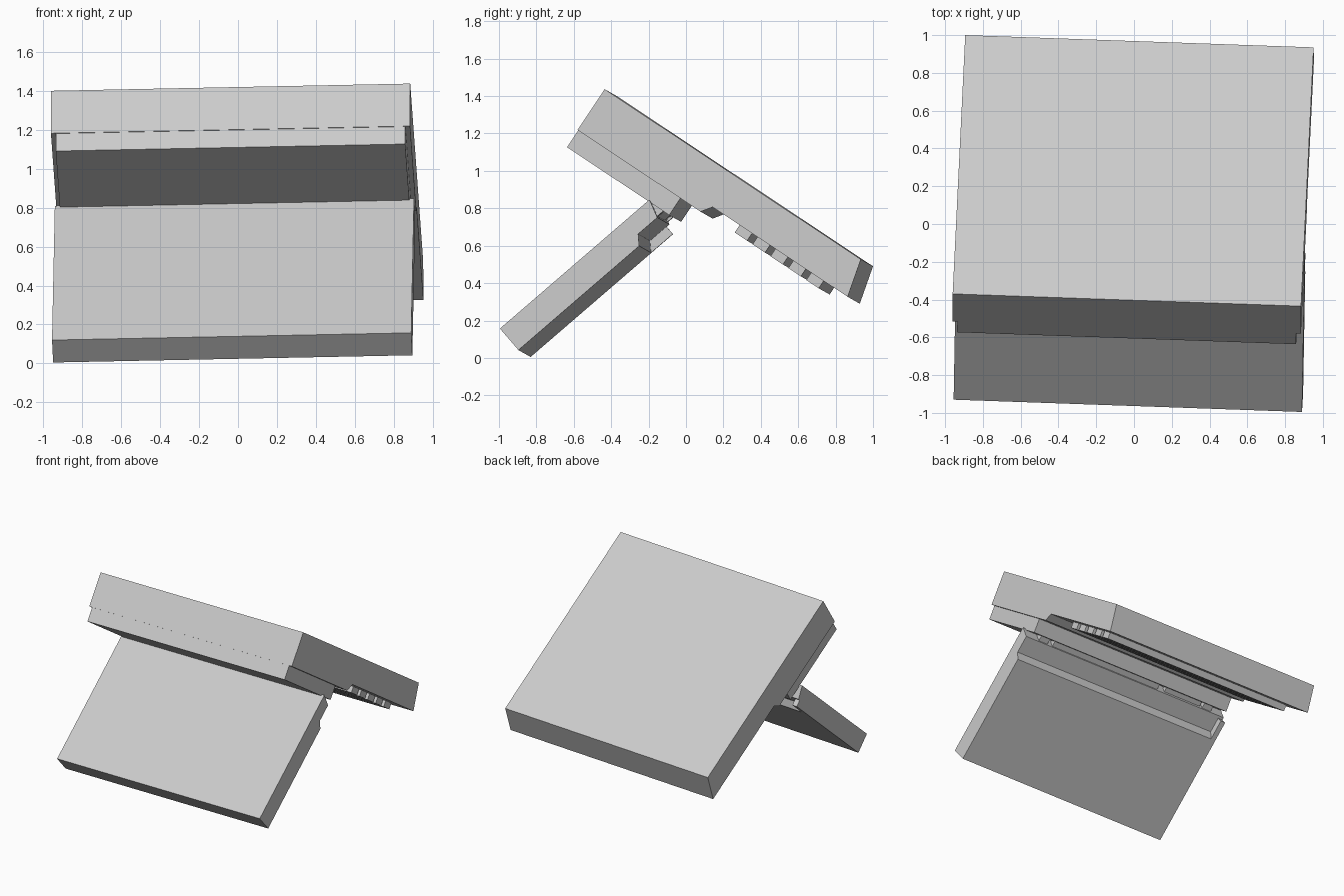
import bpy
from mathutils import Vector, Matrix

if "Cube" in bpy.data.objects:
    bpy.data.objects.remove(bpy.data.objects["Cube"])

gray = bpy.data.materials.new("plain_gray")
gray.diffuse_color = (0.6, 0.6, 0.6, 1)
gray.use_nodes = True
gray.node_tree.nodes["Principled BSDF"].inputs["Base Color"].default_value = gray.diffuse_color

WIDTH = 1.846
SIDE = Vector((1.845, -0.065, 0.037)).normalized()   # shared hinge direction


def frame(origin, along):
    """Tilted frame: x = hinge direction, y = along the slab, z = slab normal."""
    v = Vector(along)
    v = (v - SIDE * v.dot(SIDE)).normalized()
    w = SIDE.cross(v)
    m = Matrix((SIDE, v, w)).transposed().to_4x4()
    m.translation = Vector(origin)
    return m


def extrude(name, m, profile, x0, x1):
    """Extrude a (y, z) profile from x0 to x1 inside frame m."""
    n = len(profile)
    verts = [m @ Vector((x, y, z)) for x in (x0, x1) for y, z in profile]
    faces = [tuple(range(n)), tuple(range(2 * n - 1, n - 1, -1))]
    faces += [(i, i + n, (i + 1) % n + n, (i + 1) % n) for i in range(n)]
    me = bpy.data.meshes.new(name)
    me.from_pydata(verts, [], faces)
    me.materials.append(gray)
    ob = bpy.data.objects.new(name, me)
    bpy.context.collection.objects.link(ob)
    # keep normals pointing outward
    import bmesh
    bm = bmesh.new()
    bm.from_mesh(me)
    bmesh.ops.recalc_face_normals(bm, faces=bm.faces)
    bm.to_mesh(me)
    bm.free()
    return ob


def bar(name, m, x0, x1, y0, y1, z0, z1):
    return extrude(name, m, [(y0, z0), (y1, z0), (y1, z1), (y0, z1)], x0, x1)


# upper slab: thick front, thinner rear with a sloped back edge
top = frame((-0.96, -0.37, 1.40), (0.07, 1.37, -0.91))
extrude("upper_slab", top,
        [(0, 0), (1.646, 0), (1.698, -0.206), (0.83, -0.206),
         (0.79, -0.262), (0, -0.262)], 0, WIDTH)

# slightly narrower block under the front of the slab
bar("front_block", top, 0.025, WIDTH - 0.025, 0.003, 0.66, -0.37, -0.26)

# ribs across the underside
for i in range(5):
    y = 1.0 + i * 0.115
    bar("underside_rib", top, 0.1, WIDTH - 0.1, y, y + 0.08, -0.254, -0.2)

# lower panel, stepped thinner near the hinge
low = frame((-0.955, -0.93, 0.12), (0.02, 0.80, 0.69))
extrude("lower_panel", low,
        [(0, 0), (1.056, 0), (1.025, -0.1), (0.89, -0.1),
         (0.852, -0.152), (0, -0.152)], 0, WIDTH)
bar("panel_ear", low, 0, 0.04, 0.84, 1.006, -0.152, -0.09)

# hinge pieces between panel and block
for x in (0.12, WIDTH - 0.2):
    bar("hinge_knuckle", low, x, x + 0.08, 1.0, 1.13, -0.09, -0.02)
bar("hinge_bar", low, 0.62, 1.6, 1.01, 1.09, -0.09, -0.04)
bar("hinge_short_bar", low, 0.22, 0.55, 1.01, 1.08, -0.08, -0.04)
